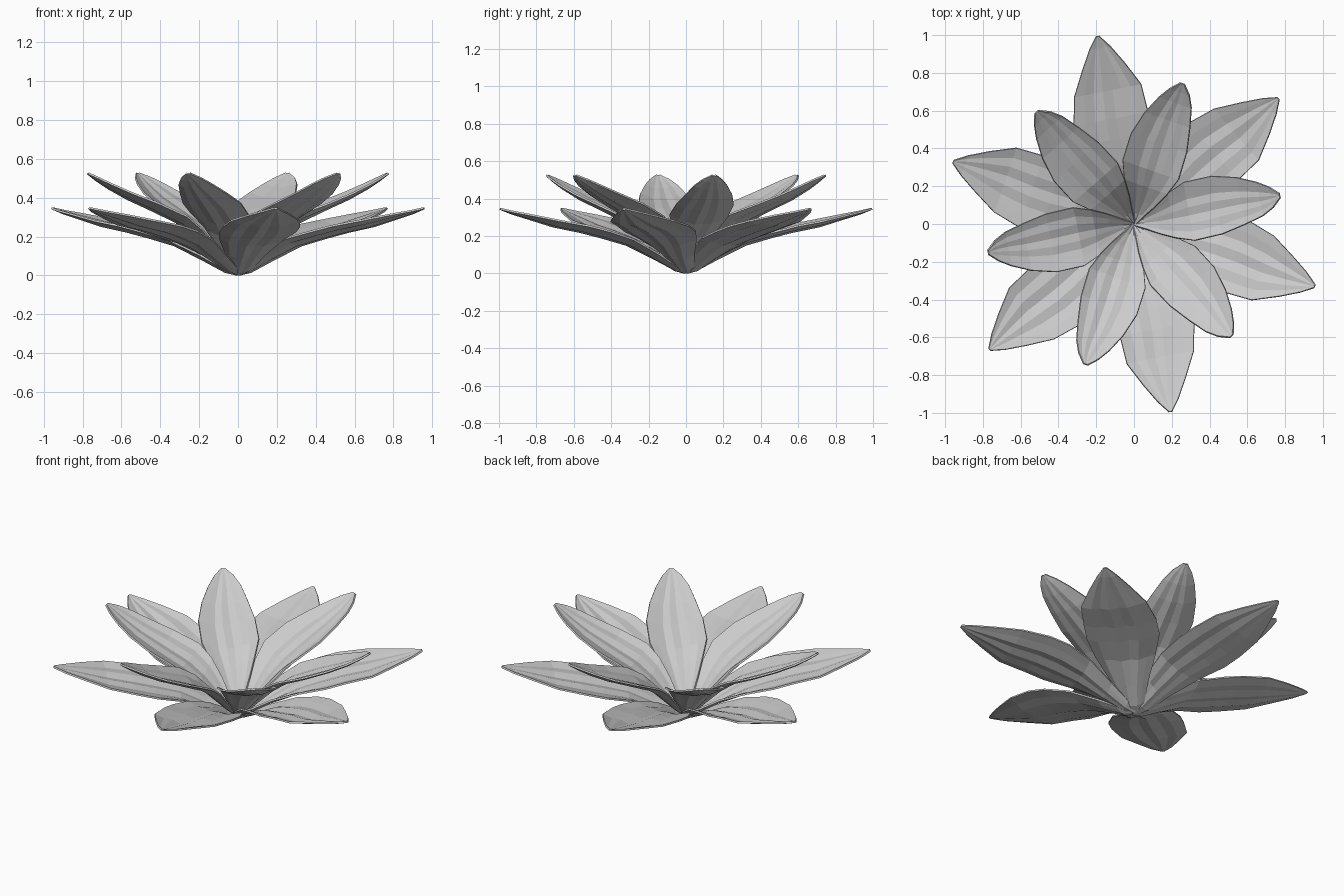
import bpy, bmesh, math

old = bpy.data.objects.get("Cube")
if old:
    bpy.data.objects.remove(old)

# Single petal colour
grey = bpy.data.materials.new("pale_grey")
grey.use_nodes = True
colour = (0.6, 0.6, 0.6, 1)
grey.diffuse_color = colour
grey.node_tree.nodes["Principled BSDF"].inputs["Base Color"].default_value = colour

# Stations along each petal: (distance, height, half width, sideways shift)
OUTER = [(0.0, 0.005, 0.03, 0), (0.06, 0.02, 0.065, 0), (0.17, 0.08, 0.105, 0),
         (0.32, 0.158, 0.165, 0.005), (0.46, 0.2, 0.2, 0.014),
         (0.57, 0.228, 0.2, 0.014), (0.72, 0.258, 0.18, 0.002),
         (0.85, 0.295, 0.113, 0), (0.95, 0.323, 0.055, 0), (1.012, 0.345, 0.008, 0)]
INNER = [(0.0, 0.012, 0.01, 0), (0.06, 0.05, 0.04, 0), (0.13, 0.12, 0.08, 0),
         (0.21, 0.2, 0.122, 0.005), (0.3, 0.268, 0.157, 0.01),
         (0.45, 0.34, 0.156, 0.015), (0.58, 0.398, 0.126, 0.012),
         (0.68, 0.452, 0.09, 0.003), (0.74, 0.49, 0.055, 0), (0.786, 0.523, 0.012, 0)]

# Lengthwise ribs: (position across, ripple), as fractions of the half width
RIBS = [(-1, 0), (-0.7, -0.03), (-0.42, 0.02), (-0.14, -0.04),
        (0.14, 0.02), (0.42, -0.04), (0.7, 0), (1, 0)]


def make_petal(name, stations, angle, cup):
    bm = bmesh.new()
    ca, sa = math.cos(angle), math.sin(angle)
    rows = []
    for dist, height, half, shift in stations:
        # The base is cupped and rolled so that neighbours overlap in a spiral
        base = max(0, 1 - dist / 0.36)
        row = []
        for across, ripple in RIBS:
            side = across * half + shift
            bend = (cup + 0.45 * base) * across ** 2 - 0.25 * base * across
            row.append(bm.verts.new((dist * ca - side * sa,
                                     dist * sa + side * ca,
                                     height + (bend + ripple) * half)))
        rows.append(row)
    for a, b in zip(rows, rows[1:]):
        for i in range(len(RIBS) - 1):
            bm.faces.new((a[i], b[i], b[i + 1], a[i + 1]))
    mesh = bpy.data.meshes.new(name)
    bm.to_mesh(mesh)
    bm.free()
    mesh.materials.append(grey)
    petal = bpy.data.objects.new(name, mesh)
    bpy.context.collection.objects.link(petal)
    # Thin leaf with a real rim
    solid = petal.modifiers.new("thickness", 'SOLIDIFY')
    solid.thickness = 0.01
    solid.offset = 0


# Two staggered rings of six petals
for ring, stations, start, cup in (("outer", OUTER, 41, 0.13), ("inner", INNER, 11, 0.2)):
    for k in range(6):
        make_petal(f"{ring}_petal_{k + 1}", stations, math.radians(start + 60 * k), cup)
